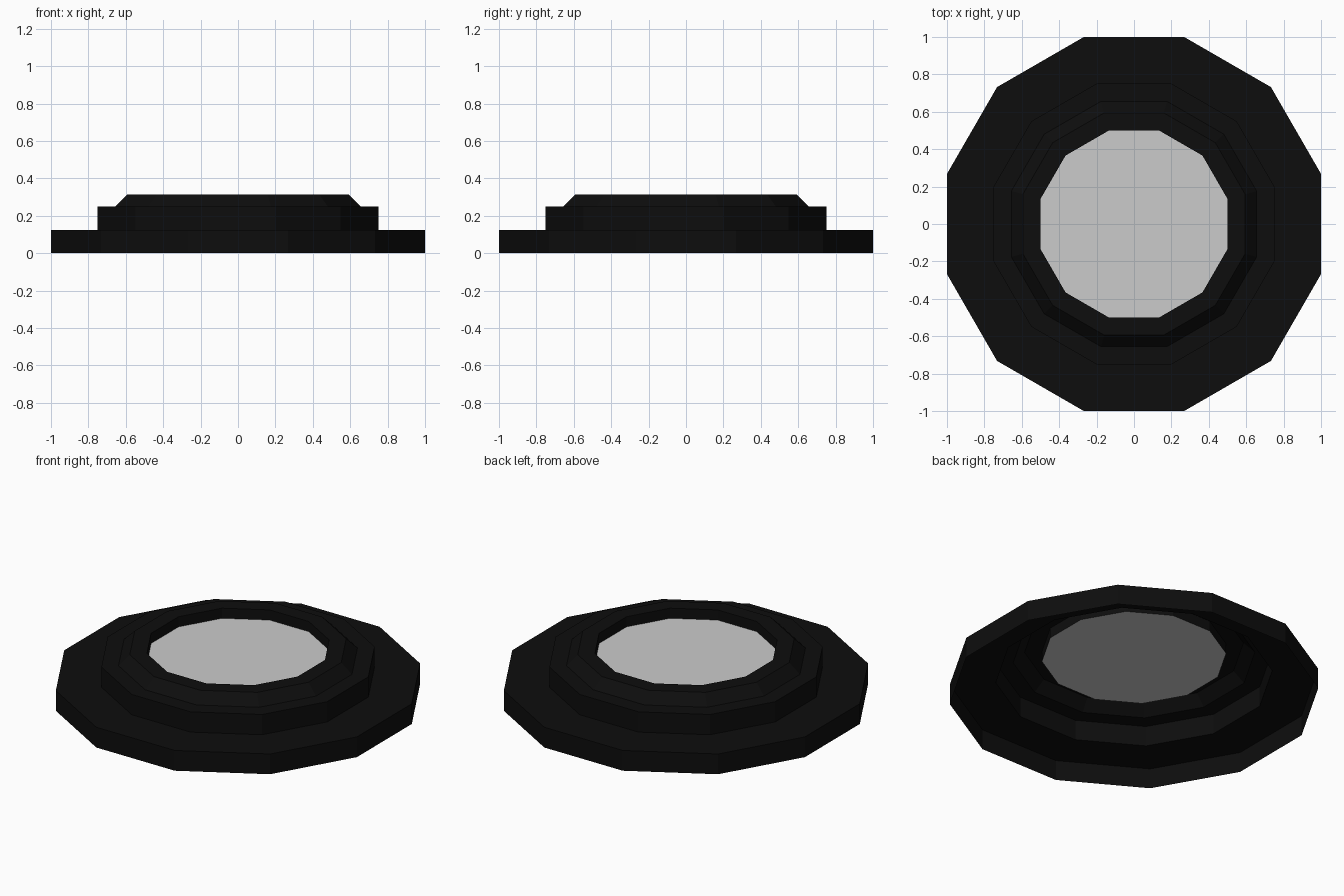
import bpy, bmesh
from math import cos, sin, pi

if "Cube" in bpy.data.objects:
    bpy.data.objects.remove(bpy.data.objects["Cube"])

SIDES = 12
K = 1 / cos(pi / SIDES)  # flat-to-flat distance -> corner radius


def ring(bm, r, z):
    return [bm.verts.new((r * K * cos((i + 0.5) * 2 * pi / SIDES),
                          r * K * sin((i + 0.5) * 2 * pi / SIDES), z))
            for i in range(SIDES)]


def finish(bm, name, color=None):
    mesh = bpy.data.meshes.new(name)
    bm.to_mesh(mesh)
    bm.free()
    obj = bpy.data.objects.new(name, mesh)
    bpy.context.collection.objects.link(obj)
    if color:
        mat = bpy.data.materials.new(name + "_black")
        mat.diffuse_color = color
        mat.use_nodes = True
        mat.node_tree.nodes["Principled BSDF"].inputs["Base Color"].default_value = mat.diffuse_color
        mesh.materials.append(mat)
    return obj


# Stepped housing: open-bottomed shell swept around 12 sides
profile = [(1, 0), (1, 0.125), (0.75, 0.125), (0.75, 0.25), (0.656, 0.25),
           (0.594, 0.3125), (0.5, 0.3125), (0.5, 0.25)]
bm = bmesh.new()
rings = [ring(bm, r, z) for r, z in profile]
for a, b in zip(rings, rings[1:]):
    for i in range(SIDES):
        j = (i + 1) % SIDES
        bm.faces.new((a[i], a[j], b[j], b[i]))
finish(bm, "stepped_housing", (0.004, 0.004, 0.004, 1))

# Recessed grey panel in the middle
bm = bmesh.new()
bm.faces.new(ring(bm, 0.5, 0.25))
finish(bm, "centre_panel")
